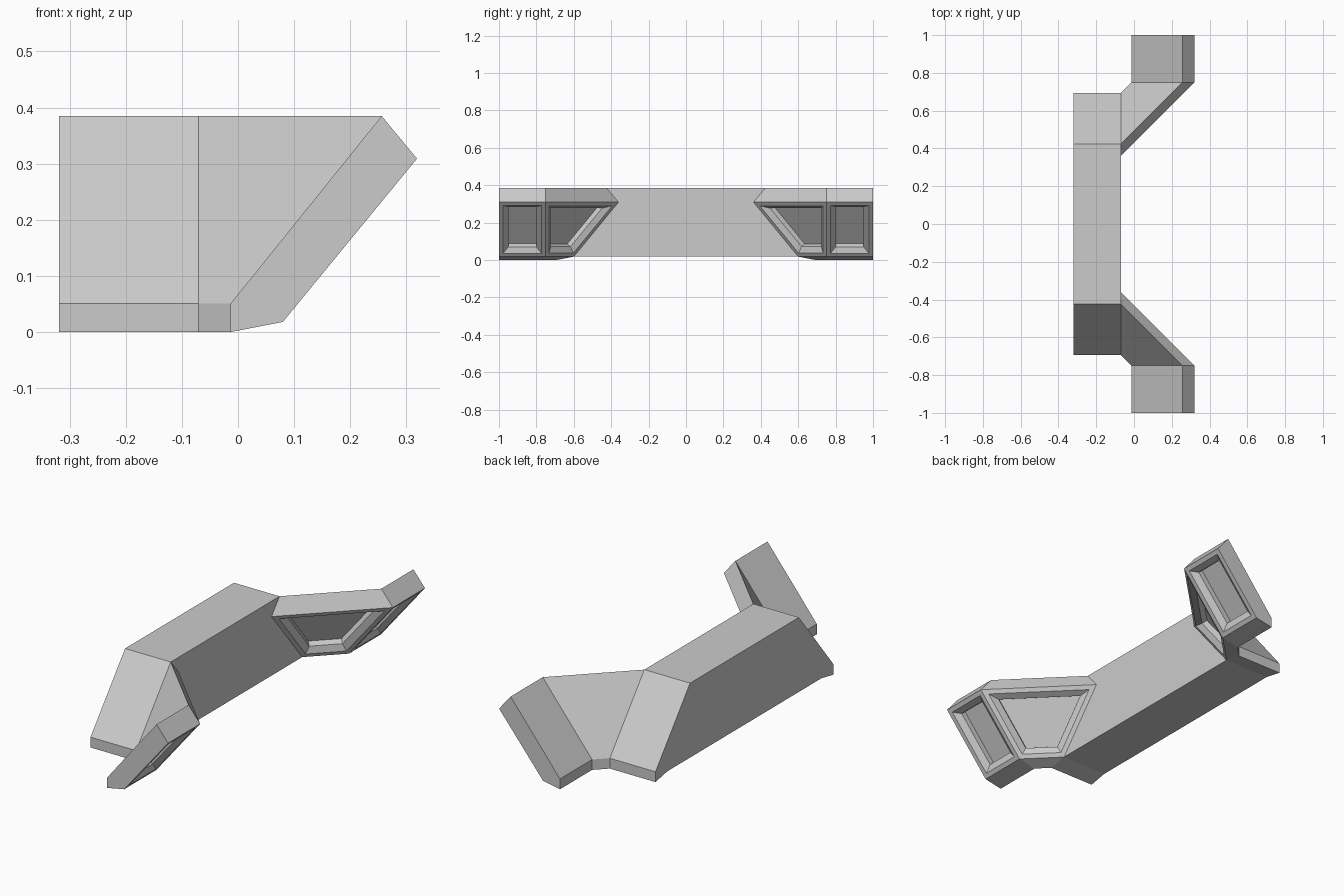
import bpy, bmesh

if "Cube" in bpy.data.objects:
    bpy.data.objects.remove(bpy.data.objects["Cube"])

# Slab cross-section at the wing tip, in x and z
PROFILE = [(-0.013, 0.051), (-0.013, 0.0), (0.08, 0.018), (0.319, 0.309), (0.256, 0.385)]
TIP_Y, BEND_Y, JOIN_X, BACK_X = -1.0, -0.75, -0.07, -0.319


def make_object(name, bm):
    bmesh.ops.recalc_face_normals(bm, faces=bm.faces[:])
    mesh = bpy.data.meshes.new(name)
    bm.to_mesh(mesh)
    bm.free()
    obj = bpy.data.objects.new(name, mesh)
    bpy.context.collection.objects.link(obj)
    return obj


def bridge(bm, ring_a, ring_b):
    n = len(ring_a)
    return [bm.faces.new((ring_a[i], ring_a[(i + 1) % n], ring_b[(i + 1) % n], ring_b[i]))
            for i in range(n)]


def recess(bm, face):
    # Flat rim, tapered step, then a straight-walled pocket
    bmesh.ops.inset_individual(bm, faces=[face], thickness=0.022, use_even_offset=True)
    bmesh.ops.inset_individual(bm, faces=[face], thickness=0.028, depth=-0.022,
                               use_even_offset=True)
    normal = face.normal.copy()
    floor = bmesh.ops.extrude_discrete_faces(bm, faces=[face])["faces"][0]
    bmesh.ops.translate(bm, vec=normal * -0.028, verts=floor.verts[:])


# Angled wing: straight tip section, then a diagonal section up to the back
bm = bmesh.new()
joined = [(BEND_Y + x - JOIN_X, z) for x, z in PROFILE]
rings = [
    [bm.verts.new((x, TIP_Y, z)) for x, z in PROFILE],
    [bm.verts.new((x, BEND_Y, z)) for x, z in PROFILE],
    [bm.verts.new((JOIN_X, y, z)) for y, z in joined],
]
sides = [bridge(bm, rings[i], rings[i + 1]) for i in range(2)]
bm.faces.new(rings[0])
bm.faces.new(rings[2])
bmesh.ops.recalc_face_normals(bm, faces=bm.faces[:])
bm.normal_update()
for strip in sides:
    recess(bm, strip[2])
wing = make_object("angled_wings", bm)
mirror = wing.modifiers.new("mirror", 'MIRROR')
mirror.use_axis = (False, True, False)

# Solid back block joining the two wings
bm = bmesh.new()
half = [joined[4], joined[0], joined[1], joined[2]]
outline = half + [(-y, z) for y, z in reversed(half)]
front = [bm.verts.new((JOIN_X, y, z)) for y, z in outline]
back = [bm.verts.new((BACK_X, y, z)) for y, z in outline]
bridge(bm, front, back)
bm.faces.new(front)
bm.faces.new(back)
make_object("back_block", bm)
